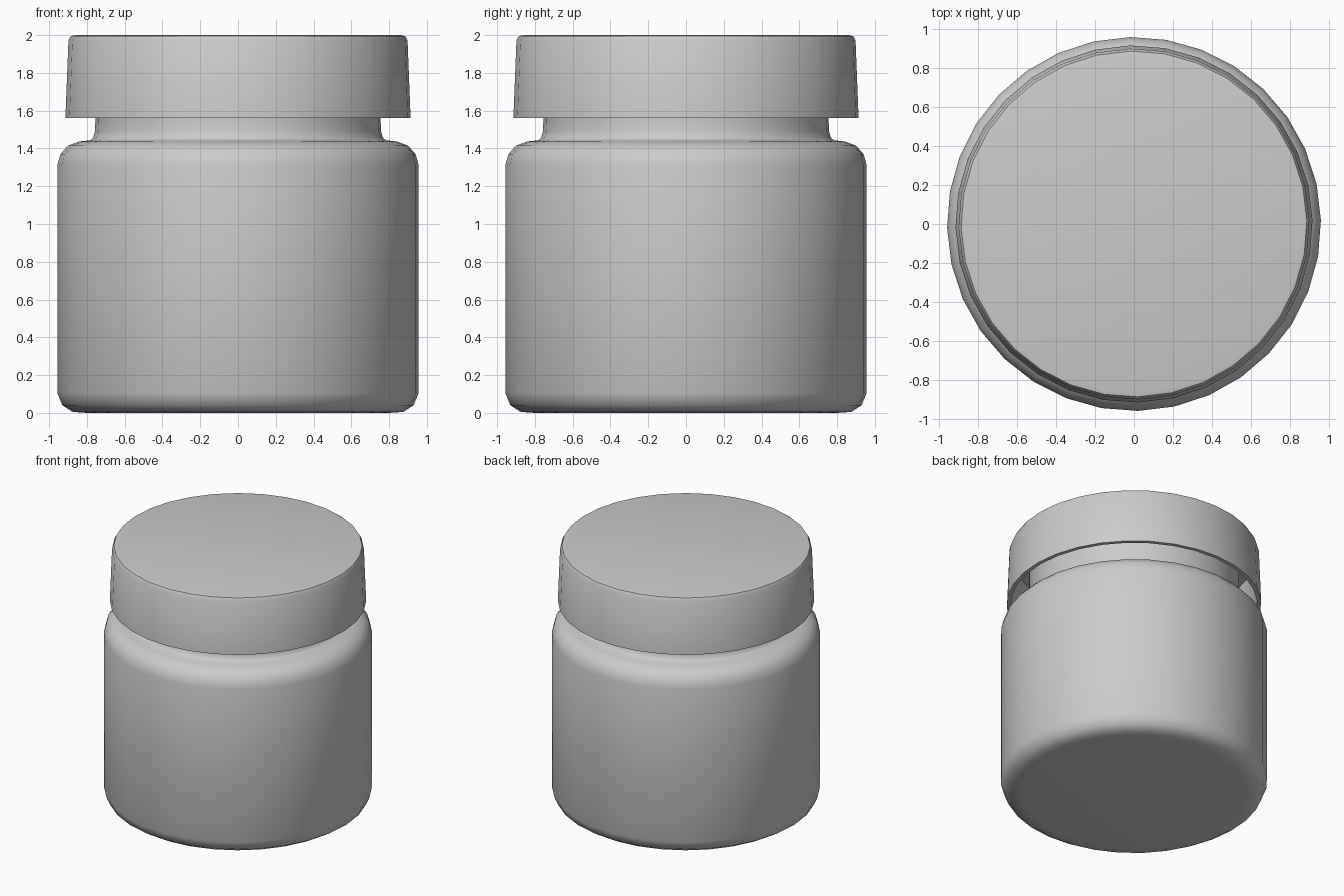
import bpy, bmesh, math

if "Cube" in bpy.data.objects:
    bpy.data.objects.remove(bpy.data.objects["Cube"])

SEGMENTS = 32
TWIST = math.radians(1.2)


def lathe(name, profile, angle=40):
    """Spin a (radius, height) profile around z; radius 0 ends become poles."""
    bm = bmesh.new()
    rings = []
    for r, z in profile:
        if r == 0:
            rings.append([bm.verts.new((0, 0, z))] * SEGMENTS)
        else:
            rings.append([bm.verts.new((r * math.cos(TWIST + math.tau * i / SEGMENTS),
                                        r * math.sin(TWIST + math.tau * i / SEGMENTS), z))
                          for i in range(SEGMENTS)])
    for a, b in zip(rings, rings[1:]):
        for i in range(SEGMENTS):
            j = (i + 1) % SEGMENTS
            bm.faces.new(list(dict.fromkeys((a[i], a[j], b[j], b[i]))))
    bmesh.ops.recalc_face_normals(bm, faces=bm.faces[:])
    mesh = bpy.data.meshes.new(name)
    bm.to_mesh(mesh)
    bm.free()
    obj = bpy.data.objects.new(name, mesh)
    bpy.context.collection.objects.link(obj)
    bpy.ops.object.select_all(action='DESELECT')
    obj.select_set(True)
    bpy.context.view_layer.objects.active = obj
    bpy.ops.object.shade_smooth_by_angle(angle=math.radians(angle))
    return obj


# Jar: base, rounded wall, shoulder, neck, then hollow interior
lathe("jar_body", [
    (0, 0), (0.80, 0), (0.875, 0.005), (0.93, 0.04), (0.957, 0.105),
    (0.957, 1.31), (0.94, 1.37), (0.90, 1.415), (0.84, 1.437), (0.785, 1.443),
    (0.768, 1.455), (0.758, 1.49), (0.755, 1.55), (0.755, 1.90),
    (0.70, 1.90), (0.70, 1.44), (0.86, 1.36), (0.89, 1.28),
    (0.89, 0.13), (0.84, 0.07), (0, 0.07)], 50)

# Screw lid: rounded top, slightly flared skirt, open underside
lathe("lid", [
    (0, 2.0), (0.86, 2.0), (0.885, 1.995), (0.898, 1.97), (0.914, 1.56),
    (0.885, 1.56), (0.87, 1.95), (0, 1.95)], 50)
